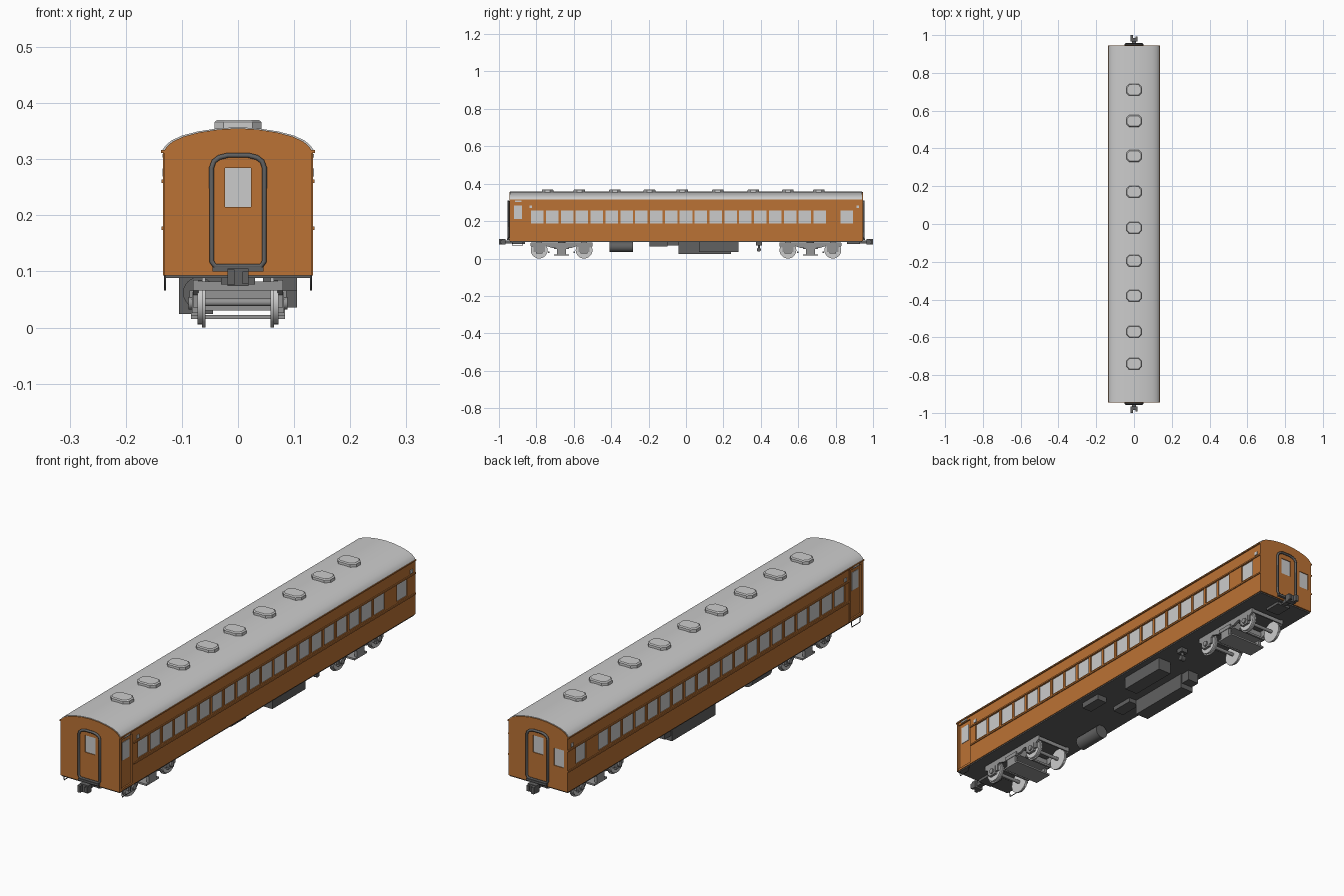
import bpy, bmesh, math
from mathutils import Matrix, Vector

if "Cube" in bpy.data.objects:
    bpy.data.objects.remove(bpy.data.objects["Cube"])


def material(name, rgb):
    m = bpy.data.materials.new(name)
    m.diffuse_color = (*rgb, 1)
    m.use_nodes = True
    m.node_tree.nodes["Principled BSDF"].inputs["Base Color"].default_value = m.diffuse_color
    return m


ORANGE = material("orange_paint", (0.50, 0.17, 0.035))
DARK = material("dark_underframe", (0.12, 0.12, 0.12))
STEEL = material("steel", (0.3, 0.3, 0.3))


def finish(name, bm, mat=None, smooth=False):
    bmesh.ops.recalc_face_normals(bm, faces=bm.faces)
    me = bpy.data.meshes.new(name)
    bm.to_mesh(me)
    bm.free()
    ob = bpy.data.objects.new(name, me)
    bpy.context.collection.objects.link(ob)
    if mat:
        me.materials.append(mat)
    if smooth:
        bpy.ops.object.select_all(action='DESELECT')
        ob.select_set(True)
        bpy.context.view_layer.objects.active = ob
        bpy.ops.object.shade_smooth_by_angle(angle=math.radians(35))
    return ob


def boxes(name, spans, mat=None):
    # each span: x0, x1, y0, y1, z0, z1
    bm = bmesh.new()
    for x0, x1, y0, y1, z0, z1 in spans:
        mtx = Matrix.Translation(((x0 + x1) / 2, (y0 + y1) / 2, (z0 + z1) / 2)) @ \
            Matrix.Diagonal((abs(x1 - x0), abs(y1 - y0), abs(z1 - z0), 1))
        bmesh.ops.create_cube(bm, size=1, matrix=mtx)
    return finish(name, bm, mat)


def prism(name, pts, axis, a, b, mat=None, smooth=False):
    # extrude a 2D outline (other coordinate, z) along x or y
    bm = bmesh.new()
    place = (lambda u, v, w: (u, w, v)) if axis == 'y' else (lambda u, v, w: (w, u, v))
    face = bm.faces.new([bm.verts.new(place(u, v, a)) for u, v in pts])
    out = bmesh.ops.extrude_face_region(bm, geom=[face])
    move = Vector(place(0, 0, b - a))
    bmesh.ops.translate(bm, vec=move, verts=[g for g in out["geom"] if isinstance(g, bmesh.types.BMVert)])
    return finish(name, bm, mat, smooth)


def cylinders(name, items, axis, mat=None, sides=24):
    # each item: centre, radius, length
    bm = bmesh.new()
    rot = {'x': Matrix.Rotation(math.pi / 2, 4, 'Y'), 'y': Matrix.Rotation(math.pi / 2, 4, 'X'),
           'z': Matrix.Identity(4)}[axis]
    for c, r, l in items:
        bmesh.ops.create_cone(bm, cap_ends=True, segments=sides, radius1=r, radius2=r, depth=l,
                              matrix=Matrix.Translation(c) @ rot)
    return finish(name, bm, mat, True)


def tube(name, pts, radius, mat=None, cyclic=False):
    cu = bpy.data.curves.new(name, 'CURVE')
    cu.dimensions = '3D'
    cu.bevel_depth, cu.bevel_resolution = radius, 1
    sp = cu.splines.new('POLY')
    sp.points.add(len(pts) - 1)
    for p, co in zip(sp.points, pts):
        p.co = (*co, 1)
    sp.use_cyclic_u = cyclic
    ob = bpy.data.objects.new(name, cu)
    bpy.context.collection.objects.link(ob)
    if mat:
        cu.materials.append(mat)
    return ob


W, L = 0.132, 0.945

# Car body: walls and arched ends in one cross-section
arch = [(W, 0.314), (0.127, 0.322), (0.117, 0.331), (0.098, 0.34), (0.07, 0.3475), (0.035, 0.353), (0, 0.355)]
arch_full = arch + [(-x, z) for x, z in reversed(arch[:-1])]
body = prism("car_body", [(W, 0.093)] + arch_full + [(-W, 0.093)], 'y', -L, L, ORANGE)

# Window, door and end openings, cut as shallow recesses
cuts, panes = [], []
windows = [(-0.795 + i * 0.0795, 0.067) for i in range(20)] + [(0.86, 0.066)]
for s in (-1, 1):
    for y, w in windows:
        cuts.append((s * (W - 0.006), s * 0.15, y - w / 2, y + w / 2, 0.187, 0.258))
        panes.append((s * 0.12, s * (W - 0.004), y - w / 2, y + w / 2, 0.187, 0.258))
    cuts.append((s * (W - 0.006), s * 0.15, -0.933, -0.863, 0.102, 0.300))
    panes.append((s * 0.12, s * (W - 0.004), -0.92, -0.877, 0.212, 0.284))
    cuts.append((-0.023, 0.023, s * (L - 0.005), s * 0.96, 0.215, 0.284))
    panes.append((-0.023, 0.023, s * 0.93, s * (L - 0.003), 0.215, 0.284))
cuts.append((-0.115, -0.07, L - 0.005, 0.96, 0.187, 0.258))
panes.append((-0.115, -0.07, 0.93, L - 0.003, 0.187, 0.258))
cutter = boxes("opening_cutter", cuts)
cutter.hide_render = True
cutter.hide_viewport = True
cutter.display_type = 'WIRE'
mod = body.modifiers.new("openings", 'BOOLEAN')
mod.operation, mod.solver, mod.object = 'DIFFERENCE', 'EXACT', cutter
boxes("window_panes", panes)

# Roof skin with smooth curvature
outer = [(x * 1.02, z + 0.002) for x, z in arch_full]
inner = [(x * 0.98, z - 0.003) for x, z in reversed(arch_full)]
prism("roof", outer + inner, 'y', -L + 0.003, L - 0.003, None, True)

# Roof ventilators: elongated octagons with a bevelled cap
octagon = [(0.042, 0.014), (0.026, 0.031), (-0.026, 0.031), (-0.042, 0.014)]
octagon += [(-x, -y) for x, y in octagon]
for y in (-0.74, -0.57, -0.38, -0.195, -0.02, 0.17, 0.36, 0.545, 0.71):
    bm = bmesh.new()
    rings = [[bm.verts.new((px * k, y + py * k, z)) for px, py in octagon]
             for k, z in ((1, 0.345), (1, 0.366), (0.88, 0.37))]
    for a, b in zip(rings, rings[1:]):
        for i in range(8):
            bm.faces.new((a[i], a[(i + 1) % 8], b[(i + 1) % 8], b[i]))
    bm.faces.new(rings[-1])
    bm.faces.new(rings[0][::-1])
    finish("roof_ventilator", bm)

# Side belts, rain strips and door jambs
trim, lamps = [], []
for s in (-1, 1):
    trim += [(s * 0.13, s * 0.136, -0.858, L, z - 0.003, z + 0.003) for z in (0.177, 0.261)]
    trim.append((s * 0.13, s * 0.137, -L, L, 0.311, 0.316))
    trim += [(s * 0.13, s * 0.134, y - 0.003, y + 0.003, 0.093, 0.311) for y in (-0.938, -0.858)]
    lamps += [(s * 0.13, s * 0.135, y - 0.007, y + 0.007, 0.269, 0.283) for y in (-0.83, 0.918)]
    lamps.append((s * 0.13, s * 0.135, -0.915, -0.88, 0.303, 0.309))
boxes("side_trim", trim, ORANGE)
boxes("side_lamps_and_plates", lamps)

# End gangway frames, couplers and door stirrups
half = [(0.047, 0.118), (0.047, 0.285), (0.043, 0.296), (0.034, 0.303), (0.018, 0.307)]
loop = half + [(-x, z) for x, z in reversed(half)] + [(-0.041, 0.109), (0.041, 0.109)]
for s in (-1, 1):
    tube("gangway_frame", [(x, s * 0.95, z) for x, z in loop], 0.005, DARK, True)
    boxes("coupler", [(-0.01, 0.01, s * 0.9, s * 0.975, 0.081, 0.097),
                      (-0.019, 0.019, s * 0.965, s * 0.985, 0.074, 0.105),
                      (-0.019, -0.006, s * 0.98, s * 1.0, 0.076, 0.103),
                      (0.008, 0.019, s * 0.98, s * 0.993, 0.078, 0.1),
                      (-0.045, 0.045, s * 0.94, s * 0.957, 0.1, 0.108)], DARK)
    boxes("draft_gear", [(-0.03, 0.03, s * 0.86, s * 0.93, 0.077, 0.095)], DARK)
    tube("door_stirrup", [(s * 0.13, -0.93, 0.096), (s * 0.13, -0.925, 0.067),
                          (s * 0.13, -0.875, 0.067), (s * 0.13, -0.87, 0.096)], 0.002, DARK)

# Underfloor
boxes("floor_plate", [(-0.129, 0.129, -0.94, 0.94, 0.088, 0.094)], DARK)
boxes("equipment_boxes", [(-0.105, -0.045, -0.04, 0.24, 0.024, 0.09),
                          (-0.1, -0.05, 0.24, 0.28, 0.045, 0.09),
                          (0.045, 0.105, 0.07, 0.28, 0.036, 0.09),
                          (0.06, 0.105, -0.195, -0.1, 0.065, 0.09),
                          (-0.06, -0.01, -0.14, -0.04, 0.07, 0.09),
                          (0.06, 0.09, 0.375, 0.405, 0.07, 0.09)], DARK)
cylinders("air_tank", [((-0.07, -0.347, 0.062), 0.028, 0.125)], 'y', DARK)
cylinders("filter_pots", [((0.075, 0.39, 0.062), 0.006, 0.024)], 'z', DARK, 12)
cylinders("filter_caps", [((0.075, 0.39, 0.047), 0.011, 0.02)], 'x', DARK, 12)

# Bogies: frames, wheels, axle boxes and brake beams
side_half = [(0.165, 0.085), (0.165, 0.066), (0.15, 0.058), (0.1, 0.058), (0.08, 0.066), (0.05, 0.056)]
side = side_half + [(-y, z) for y, z in reversed(side_half)]
for c in (-0.665, 0.665):
    wheels, axles, hubs = [], [], []
    blocks = [(-0.07, 0.07, c - 0.04, c + 0.04, 0.05, 0.082),
              (-0.084, 0.084, c - 0.04, c + 0.04, 0.015, 0.022)]
    for e in (-1, 1):
        y = c + e * 0.12
        axles.append(((0, y, 0.045), 0.007, 0.15))
        blocks.append((-0.078, 0.078, c + e * 0.16, c + e * 0.166, 0.066, 0.082))
        blocks.append((-0.065, 0.065, y - e * 0.056, y - e * 0.048, 0.03, 0.038))
        for s in (-1, 1):
            wheels += [((s * 0.061, y, 0.045), 0.045, 0.006), ((s * 0.067, y, 0.045), 0.04, 0.01)]
            hubs.append(((s * 0.084, y, 0.043), 0.011, 0.008))
            blocks.append((s * 0.072, s * 0.082, y - 0.018, y + 0.018, 0.026, 0.062))
            blocks.append((s * 0.072, s * 0.08, y - 0.03, y - 0.018, 0.036, 0.062))
            blocks.append((s * 0.072, s * 0.08, y + 0.018, y + 0.03, 0.036, 0.062))
    for s in (-1, 1):
        prism("bogie_side_frame", [(c + y, z) for y, z in side], 'x', s * 0.07, s * 0.08, STEEL)
        blocks += [(s * 0.074, s * 0.086, c - 0.034, c + 0.034, 0.05, 0.066),
                   (s * 0.072, s * 0.084, c - 0.024, c + 0.024, 0.02, 0.052)]
    boxes("bogie_frame_parts", blocks, STEEL)
    cylinders("wheels", wheels, 'x')
    cylinders("axles", axles, 'x', STEEL, 12)
    cylinders("axle_box_covers", hubs, 'x', STEEL, 12)
    cylinders("bogie_pivot", [((0, c, 0.085), 0.02, 0.012)], 'z', DARK, 16)
